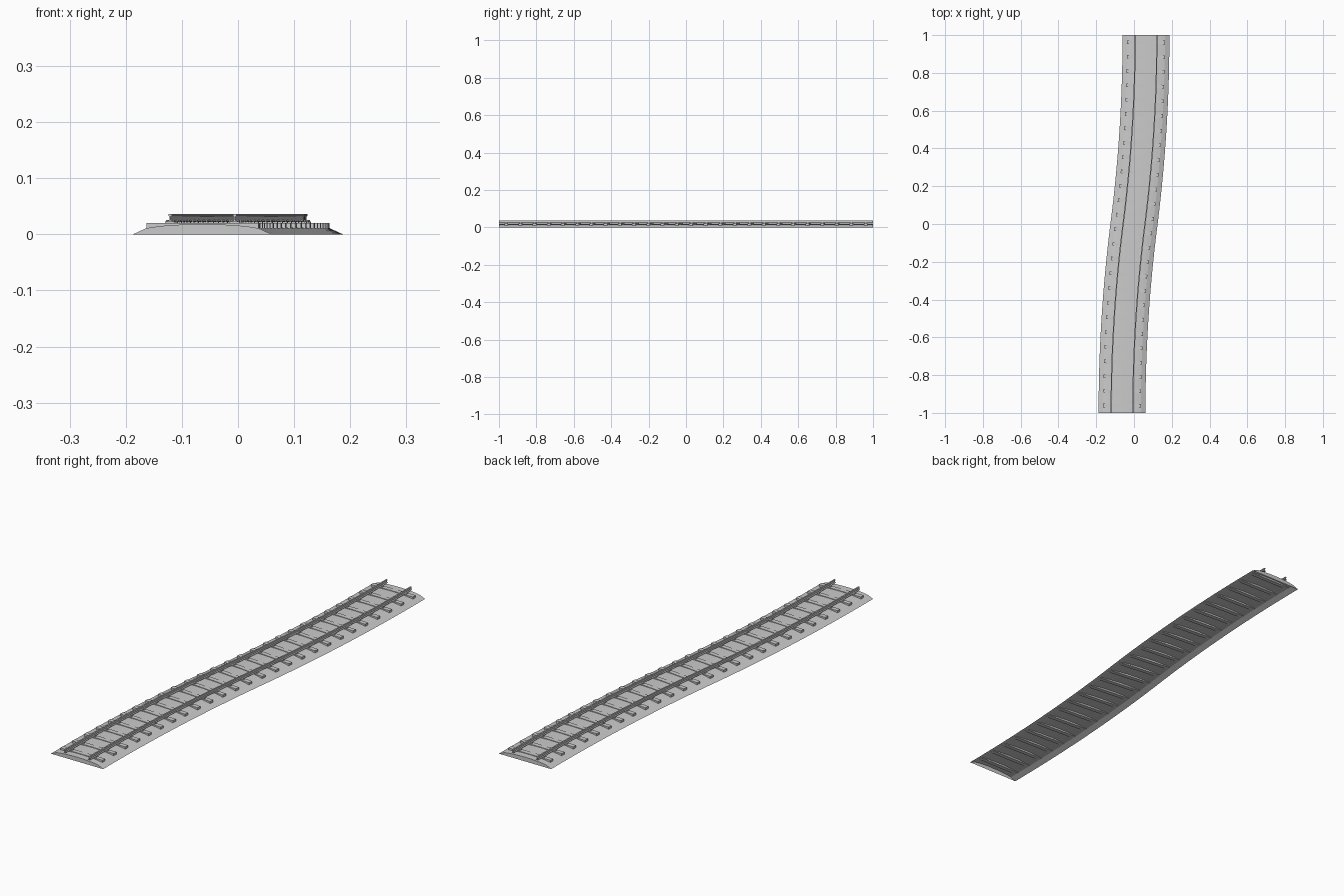
import bpy, bmesh, math
from mathutils import Matrix, Vector

if "Cube" in bpy.data.objects:
    bpy.data.objects.remove(bpy.data.objects["Cube"])

SHIFT = 0.0635      # sideways offset of each track end
N_SLEEPERS = 26

# S-shaped centre line made of two opposite arcs
def centre(y):
    s = 1 if y >= 0 else -1
    return s * SHIFT * (1 - (1 - abs(y)) ** 2)

def angle(y):
    return -math.atan(2 * SHIFT * (1 - abs(y)))

def frame(y):
    return Matrix.Translation((centre(y), y, 0)) @ Matrix.Rotation(angle(y), 4, 'Z')

def finish(name, bm, recalc=True):
    if recalc:
        bmesh.ops.recalc_face_normals(bm, faces=bm.faces)
    me = bpy.data.meshes.new(name)
    bm.to_mesh(me)
    bm.free()
    ob = bpy.data.objects.new(name, me)
    bpy.context.collection.objects.link(ob)
    return ob

def sweep(name, profile, closed, steps=40):
    bm = bmesh.new()
    rows = []
    for i in range(steps + 1):
        m = frame(-1 + 2 * i / steps)
        rows.append([bm.verts.new(m @ Vector((x, 0, z))) for x, z in profile])
    n = len(profile)
    for a, b in zip(rows, rows[1:]):
        for j in range(n if closed else n - 1):
            k = (j + 1) % n
            bm.faces.new((a[j], a[k], b[k], b[j]))
    bm.faces.new(rows[0])
    bm.faces.new(rows[-1][::-1])
    return finish(name, bm)

def add_box(bm, m, x0, x1, depth, z0, z1):
    t = Matrix.Translation(((x0 + x1) / 2, 0, (z0 + z1) / 2))
    s = Matrix.Diagonal((x1 - x0, depth, z1 - z0, 1))
    bmesh.ops.create_cube(bm, size=1, matrix=m @ t @ s)

def mirrored(half):
    return [(-x, z) for x, z in half] + [(x, z) for x, z in reversed(half) if x > 0]

# ballast bed: arched shell with end caps and open underside
bed_half = [(0.124, 0), (0.1, 0.011), (0.08, 0.0142), (0.06, 0.0162),
            (0.03, 0.0178), (0, 0.0182)]
bed = sweep("ballast_bed", mirrored(bed_half), False)

# rails: foot, web and head
rail_half = [(0.0055, 0.0225), (0.0055, 0.0238), (0.0011, 0.0255),
             (0.0011, 0.0315), (0.003, 0.0328), (0.003, 0.036)]
for name, off in (("left_rail", -0.0575), ("right_rail", 0.0575)):
    sweep(name, [(x + off, z) for x, z in mirrored(rail_half)], True)

# sleepers and rail fastenings
sl, fa = bmesh.new(), bmesh.new()
for i in range(N_SLEEPERS):
    m = frame(-1 + (i + 0.5) * 2 / N_SLEEPERS)
    add_box(sl, m, -0.1, 0.1, 0.019, 0.0105, 0.0205)
    for s in (-1, 1):
        c = s * 0.0575
        add_box(fa, m, c - 0.009, c + 0.009, 0.012, 0.0203, 0.0228)
        for d in (-1, 1):
            x = c + d * 0.0055
            add_box(fa, m, x - 0.002, x + 0.002, 0.006, 0.0225, 0.0255)
finish("sleepers", sl)
finish("rail_fastenings", fa)
